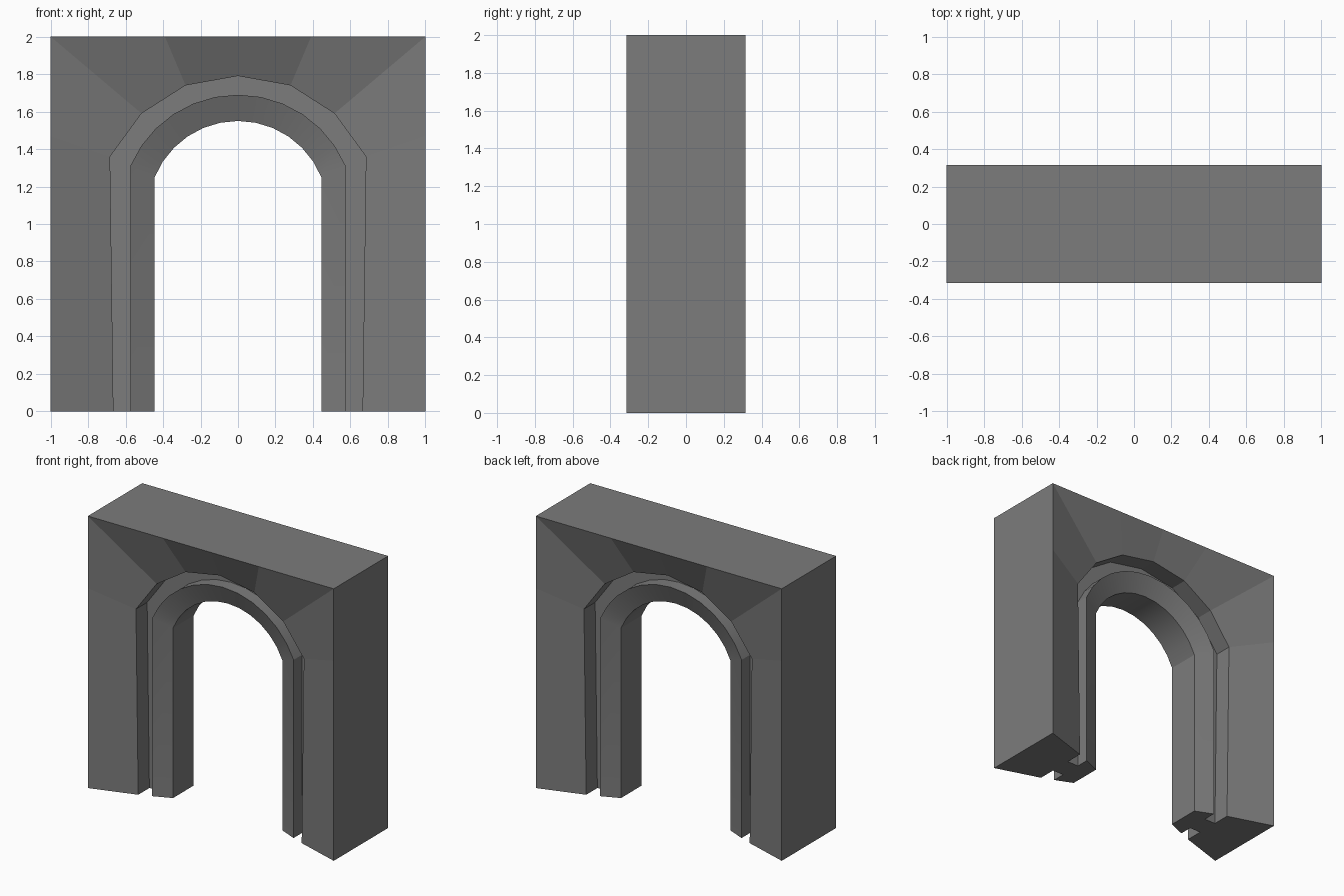
import bpy, bmesh, math

if "Cube" in bpy.data.objects:
    bpy.data.objects.remove(bpy.data.objects["Cube"])

stone = bpy.data.materials.new("grey stone")
stone.diffuse_color = (0.2, 0.2, 0.2, 1)
stone.use_nodes = True
stone.node_tree.nodes["Principled BSDF"].inputs["Base Color"].default_value = stone.diffuse_color


def sweep(name, stations, smooth=0):
    """Join closed cross-sections (lists of points) into a capped solid."""
    bm = bmesh.new()
    rings = [[bm.verts.new(p) for p in s] for s in stations]
    n = len(rings[0])
    for a, b in zip(rings, rings[1:]):
        for i in range(n):
            j = (i + 1) % n
            bm.faces.new((a[i], a[j], b[j], b[i]))
    bm.faces.new(rings[0])
    bm.faces.new(rings[-1])
    bmesh.ops.recalc_face_normals(bm, faces=bm.faces)
    me = bpy.data.meshes.new(name)
    bm.to_mesh(me)
    bm.free()
    me.materials.append(stone)
    ob = bpy.data.objects.new(name, me)
    bpy.context.collection.objects.link(ob)
    if smooth:
        bpy.ops.object.select_all(action='DESELECT')
        ob.select_set(True)
        bpy.context.view_layer.objects.active = ob
        bpy.ops.object.shade_smooth_by_angle(angle=math.radians(smooth))
    return ob


def section(outer, inner, y_out, y_in):
    """Four-sided cross-section, symmetric front to back."""
    (xo, zo), (xi, zi) = outer, inner
    return [(xo, -y_out, zo), (xi, -y_in, zi), (xi, y_in, zi), (xo, y_out, zo)]


def arch(radius, centre, spring_x, steps=12):
    """Legs plus a segmental arc, from left foot to right foot."""
    half = math.asin(spring_x / radius)
    pts = [(-spring_x, 0)]
    for i in range(steps + 1):
        a = -half + 2 * half * i / steps
        pts.append((radius * math.sin(a), centre + radius * math.cos(a)))
    return pts + [(spring_x, 0)]


# Outer wall: faces slope inward to a faceted opening
half_wall = [((1, 0), (.665, 0)), ((1, 1.47), (.683, 1.36)), ((1, 2), (.515, 1.59)),
             ((.39, 2), (.28, 1.74))]
left = [((-o[0], o[1]), (-i[0], i[1])) for o, i in half_wall]
wall = left + [((0, 2), (0, 1.79))] + half_wall[::-1]
sweep("outer_wall", [section(o, i, .316, .21) for o, i in wall])

# Inner arch ring with bevelled faces, and the recessed groove floor behind it
ring_out = arch(.625, 1.065, .575)
ring_in = arch(.48, 1.07, .445)
groove_out = arch(.75, 1.065, .69)
sweep("arch_ring", [section(o, i, .175, .12) for o, i in zip(ring_out, ring_in)], 20)
sweep("groove_panel", [section(o, i, .08, .08) for o, i in zip(groove_out, ring_out)])
